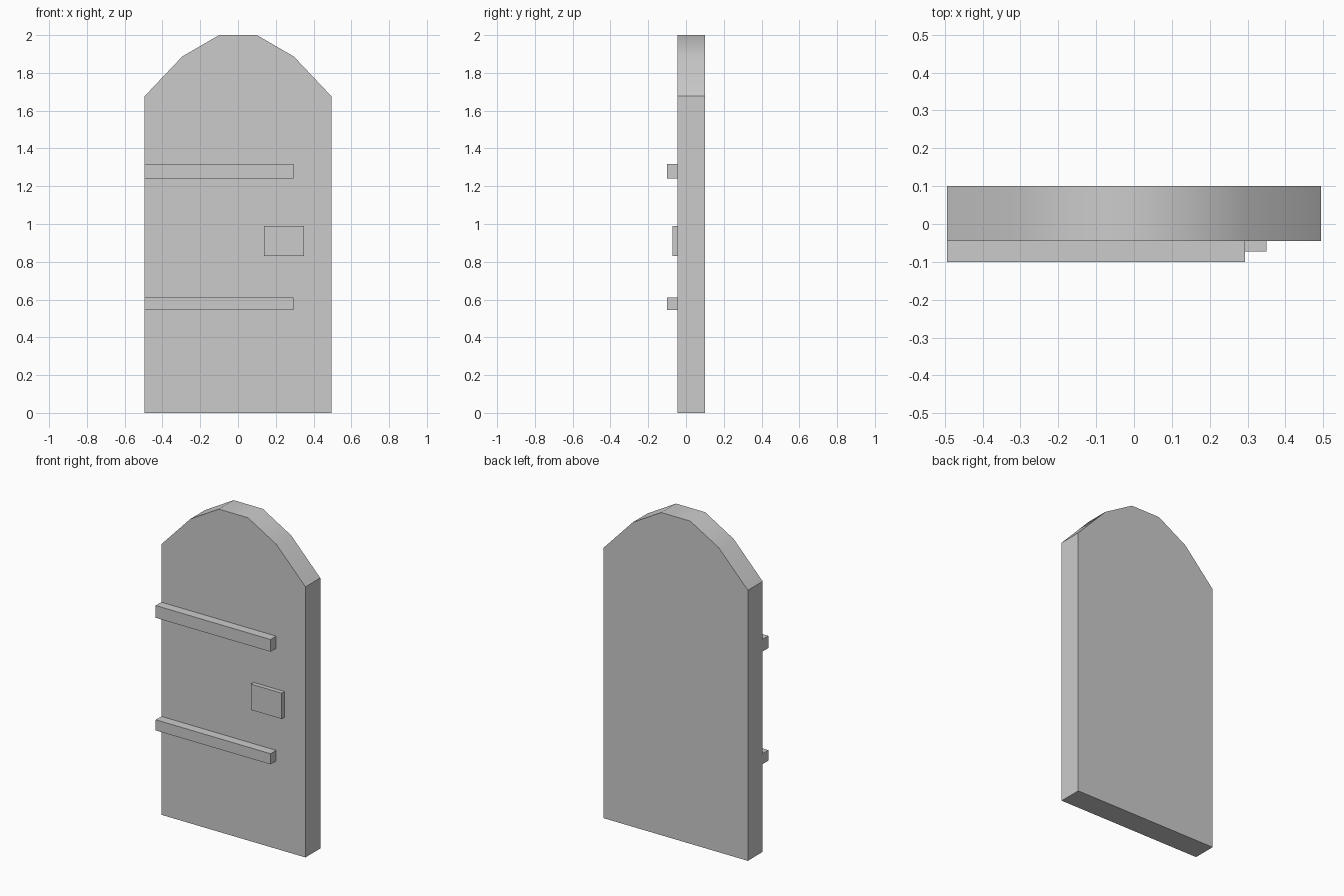
import bpy, bmesh, math

if "Cube" in bpy.data.objects:
    bpy.data.objects.remove(bpy.data.objects["Cube"])

FRONT = -0.045  # front face of the door panel


def extrude_profile(name, points, y0, y1):
    """Extrude an XZ outline from y0 (front) to y1 (back)."""
    bm = bmesh.new()
    face = bm.faces.new([bm.verts.new((x, y0, z)) for x, z in points])
    ext = bmesh.ops.extrude_face_region(bm, geom=[face], use_keep_orig=True)
    moved = [g for g in ext["geom"] if isinstance(g, bmesh.types.BMVert)]
    bmesh.ops.translate(bm, verts=moved, vec=(0, y1 - y0, 0))
    bmesh.ops.recalc_face_normals(bm, faces=bm.faces)
    mesh = bpy.data.meshes.new(name)
    bm.to_mesh(mesh)
    bm.free()
    ob = bpy.data.objects.new(name, mesh)
    bpy.context.collection.objects.link(ob)
    return ob


def block(name, x0, x1, y0, y1, z0, z1):
    return extrude_profile(name, [(x0, z0), (x1, z0), (x1, z1), (x0, z1)], y0, y1)


# Door panel: half outline mirrored into a faceted arch
half = [(0.494, 0), (0.494, 1.677), (0.295, 1.887), (0.1, 2.0)]
outline = half + [(-x, z) for x, z in reversed(half)]
door = extrude_profile("door_panel", outline, FRONT, 0.1)

# Smooth arch rim, sharp shoulders and faces
bpy.context.view_layer.objects.active = door
door.select_set(True)
bpy.ops.object.shade_smooth_by_angle(angle=math.radians(36))

# Hinge straps across the front
for name, z0, z1 in (("upper_strap", 1.242, 1.318), ("lower_strap", 0.544, 0.61)):
    block(name, -0.494, 0.293, -0.1, FRONT, z0, z1)

# Lock plate
block("lock_plate", 0.138, 0.35, -0.072, FRONT, 0.83, 0.99)
